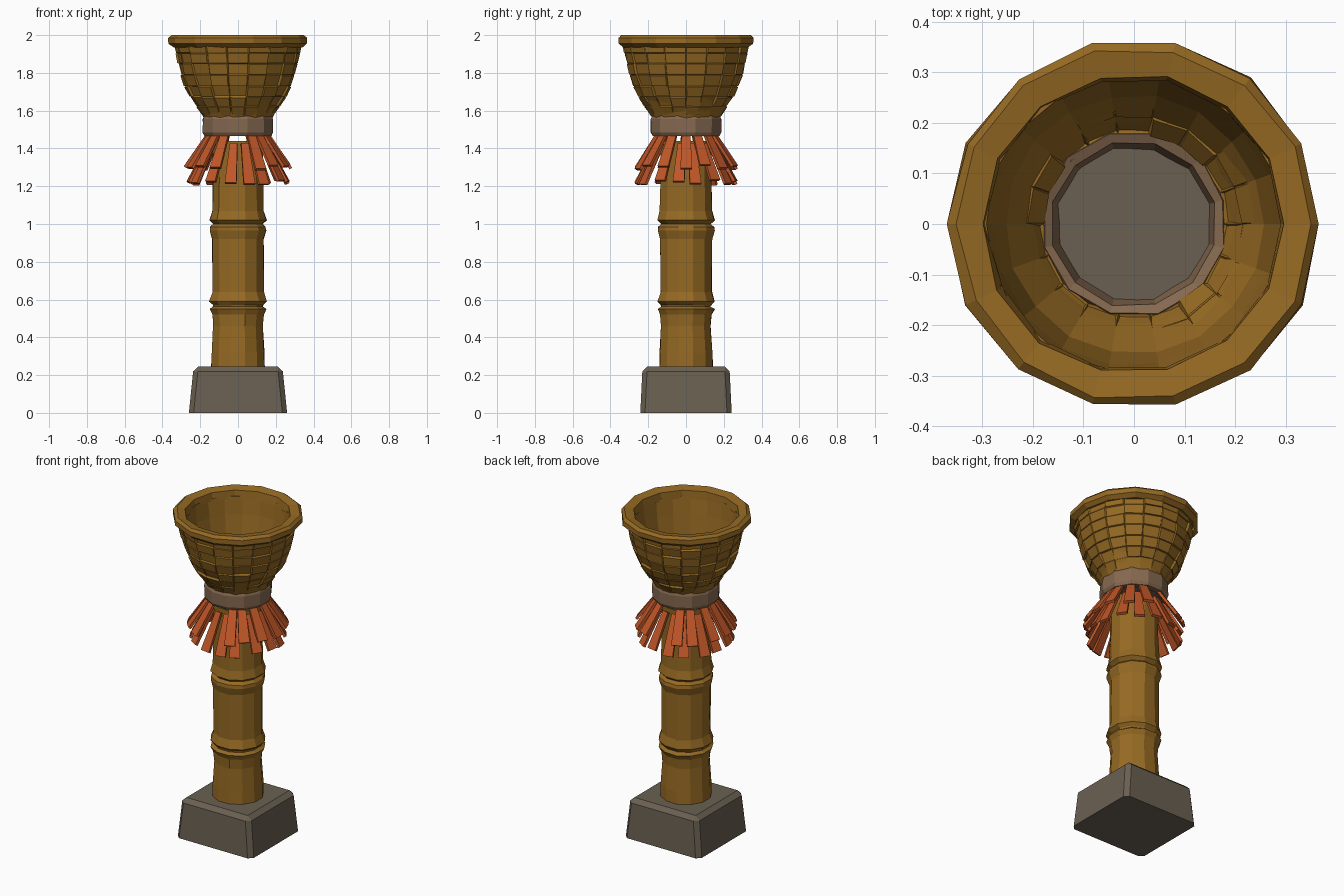
import bpy, bmesh, math, random
from mathutils import Vector

random.seed(4)
if "Cube" in bpy.data.objects:
    bpy.data.objects.remove(bpy.data.objects["Cube"])


def material(name, rgb):
    m = bpy.data.materials.new(name)
    m.use_nodes = True
    m.diffuse_color = (*rgb, 1)
    node = next(n for n in m.node_tree.nodes if n.type == 'BSDF_PRINCIPLED')
    node.inputs["Base Color"].default_value = (*rgb, 1)
    node.inputs["Roughness"].default_value = 0.9
    return m


WOOD = material("golden wood", (0.305, 0.144, 0.017))
STONE = material("grey stone", (0.144, 0.117, 0.084))
ROPE = material("dull brown binding", (0.238, 0.141, 0.08))
STRAW = material("orange fringe", (0.52, 0.092, 0.02))


def finish(name, bm, mat):
    bmesh.ops.recalc_face_normals(bm, faces=bm.faces[:])
    mesh = bpy.data.meshes.new(name)
    bm.to_mesh(mesh)
    bm.free()
    mesh.materials.append(mat)
    obj = bpy.data.objects.new(name, mesh)
    bpy.context.collection.objects.link(obj)
    return obj


def lathe(profile, sides, wobble=0.0, loop=False):
    """Spin (radius, height) points; loop joins last to first, else ends are capped."""
    bm = bmesh.new()
    rings = []
    for r, z in profile:
        ring = []
        for i in range(sides):
            a = math.tau * (i + 0.5) / sides
            rr = r + random.uniform(-wobble, wobble)
            ring.append(bm.verts.new((rr * math.sin(a), -rr * math.cos(a), z)))
        rings.append(ring)
    pairs = list(zip(rings, rings[1:]))
    if loop:
        pairs.append((rings[-1], rings[0]))
    else:
        bm.faces.new(rings[0])
        bm.faces.new(rings[-1])
    for low, high in pairs:
        for i in range(sides):
            j = (i + 1) % sides
            bm.faces.new((low[i], low[j], high[j], high[i]))
    return bm


# Tapered stone foot with chipped edges
bm = bmesh.new()
bmesh.ops.create_cube(bm, size=2)
for v in bm.verts:
    top = v.co.z > 0
    v.co.x *= 0.235 if top else 0.26
    v.co.y *= 0.23 if top else 0.242
    v.co.z = 0.245 if top else 0
edges = [e for e in bm.edges if max(v.co.z for v in e.verts) > 0.1]
bmesh.ops.bevel(bm, geom=edges, offset=0.025, segments=1, affect='EDGES')
finish("stone_foot", bm, STONE)

# Jointed cane post
post = [(0.148, 0.2), (0.143, 0.32), (0.135, 0.46), (0.14, 0.52), (0.156, 0.55),
        (0.136, 0.563), (0.138, 0.572), (0.157, 0.59), (0.141, 0.64), (0.141, 0.92),
        (0.156, 0.965), (0.152, 0.985), (0.134, 1.0), (0.156, 1.02), (0.142, 1.07),
        (0.137, 1.25), (0.14, 1.44)]
finish("cane_post", lathe(post, 12, 0.003), WOOD)

# Woven bowl: outer wall, then inner wall back down
outer = [(0.168, 1.5), (0.18, 1.575), (0.215, 1.625), (0.25, 1.675), (0.277, 1.73),
         (0.298, 1.79), (0.313, 1.85), (0.325, 1.905), (0.335, 1.955)]
inner = [(0.293, 1.955), (0.28, 1.85), (0.255, 1.7), (0.2, 1.6), (0.152, 1.5)]
bm = lathe(outer + inner, 18, 0.003, loop=True)
bmesh.ops.recalc_face_normals(bm, faces=bm.faces[:])
slats = {0.004: [], 0.008: [], -0.004: []}
for f in bm.faces:
    c = f.calc_center_median()
    outward = f.normal.x * c.x + f.normal.y * c.y
    if outward > 0 and 1.58 < c.z < 1.95:
        slats[random.choice(list(slats))].append(f)
for depth, faces in slats.items():
    bmesh.ops.inset_individual(bm, faces=faces, thickness=0.004, depth=depth)
finish("woven_bowl", bm, WOOD)

# Thick rim
rim = [(0.34, 1.935), (0.367, 1.955), (0.368, 1.985), (0.35, 2.0),
       (0.298, 1.99), (0.291, 1.94)]
finish("bowl_rim", lathe(rim, 14, 0.004, loop=True), WOOD)

# Stone plate closing the bowl
finish("bowl_floor", lathe([(0.16, 1.49), (0.16, 1.51)], 14), STONE)

# Binding around the neck
band = [(0.145, 1.47), (0.183, 1.467), (0.193, 1.485), (0.193, 1.555),
        (0.183, 1.578), (0.165, 1.57)]
finish("neck_binding", lathe(band, 12, 0.003, loop=True), ROPE)


# Fringe of flat strips in two layers
def strip(bm, angle, start, end, w_top, w_end, thick):
    out = Vector((math.sin(angle), -math.cos(angle), 0))
    side = Vector((math.cos(angle), math.sin(angle), 0))
    up = Vector((0, 0, 1))
    a, b = (out * r + up * z for r, z in (start, end))
    normal = (b - a).cross(side).normalized() * thick / 2
    rings = []
    for p, w in ((a, w_top), (b, w_end)):
        corners = ((-1, -1), (1, -1), (1, 1), (-1, 1))
        rings.append([bm.verts.new(p + side * s * w / 2 + normal * n) for s, n in corners])
    for ring in rings:
        bm.faces.new(ring)
    for i in range(4):
        j = (i + 1) % 4
        bm.faces.new((rings[0][i], rings[0][j], rings[1][j], rings[1][i]))


bm = bmesh.new()
COUNT = 16
for i in range(COUNT):
    jig = random.uniform(-0.05, 0.05)
    drop = random.uniform(-0.012, 0.012)
    # upper layer leaves an opening at front and back
    if i % (COUNT // 2):
        strip(bm, math.tau * i / COUNT + jig, (0.16, 1.475),
              (0.28, 1.3 + drop), 0.045, 0.062, 0.016)
    strip(bm, math.tau * (i + 0.5) / COUNT - jig, (0.155, 1.425),
          (0.265, 1.22 + drop), 0.04, 0.062, 0.016)
finish("straw_fringe", bm, STRAW)
